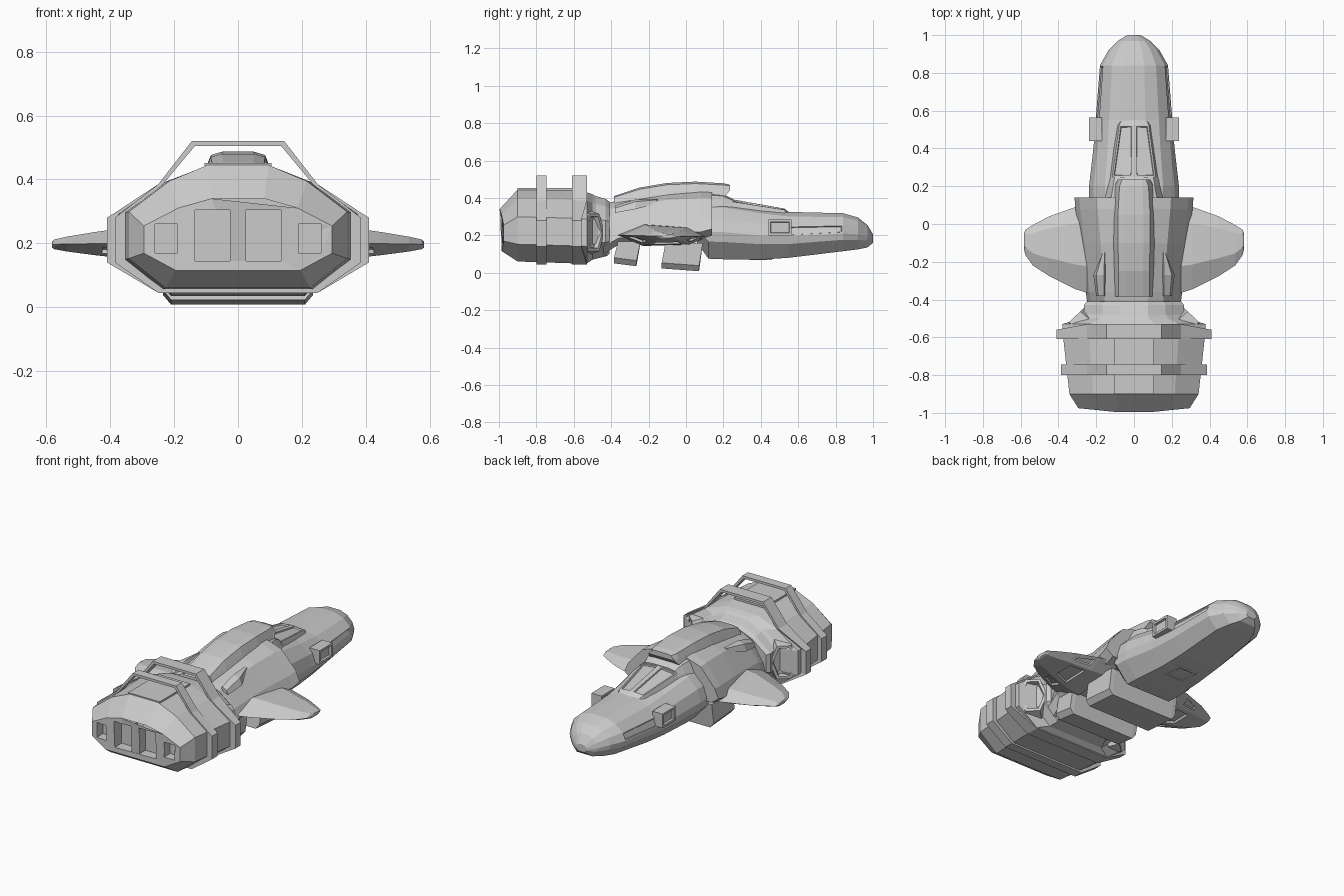
import bpy, bmesh, math
from mathutils import Vector

old = bpy.data.objects.get("Cube")
if old:
    bpy.data.objects.remove(old, do_unlink=True)

hull = bpy.data.materials.new("hull_grey")
hull.use_nodes = True
GREY = (0.6, 0.6, 0.6, 1)
hull.diffuse_color = GREY
hull.node_tree.nodes["Principled BSDF"].inputs["Base Color"].default_value = GREY


def skin(name, rings, closed=False, inset=None, thick=0.015, depth=-0.01, mirror=False):
    """Skin a row of equal point rings; optionally sink the faces picked by a rule."""
    bm = bmesh.new()
    rows = [[bm.verts.new(p) for p in ring] for ring in rings]
    pairs = list(zip(rows, rows[1:])) + ([(rows[-1], rows[0])] if closed else [])
    for a, b in pairs:
        for i in range(len(a)):
            j = (i + 1) % len(a)
            bm.faces.new((a[i], a[j], b[j], b[i]))
    if not closed:
        bm.faces.new(rows[0])
        bm.faces.new(rows[-1])
    bmesh.ops.recalc_face_normals(bm, faces=bm.faces)
    bm.normal_update()
    if inset:
        chosen = [f for f in bm.faces if inset(f.calc_center_median(), f.normal)]
        bmesh.ops.inset_individual(bm, faces=chosen, thickness=thick, depth=0)
        bmesh.ops.inset_individual(bm, faces=chosen, thickness=0.004, depth=depth)
    me = bpy.data.meshes.new(name)
    bm.to_mesh(me)
    bm.free()
    me.materials.append(hull)
    ob = bpy.data.objects.new(name, me)
    bpy.context.collection.objects.link(ob)
    if mirror:
        ob.modifiers.new("Mirror", 'MIRROR')
    return ob


def loft(name, half, stations, bow=0, **kw):
    """Symmetric body: unit half profile scaled at each (y, half width, bottom, top)."""
    full = half + [(-x, z) for x, z in reversed(half)]
    rings = []
    for k, (y, w, lo, hi) in enumerate(stations):
        b = bow if k == 0 else 0
        rings.append([(x * w, y + b * abs(x), lo + z * (hi - lo)) for x, z in full])
    return skin(name, rings, **kw)


def box(name, x, y, z, **kw):
    """Box from ranges."""
    rings = [[(px, y[0], z[0]), (px, y[1], z[0]), (px, y[1], z[1]), (px, y[0], z[1])] for px in x]
    return skin(name, rings, **kw)


def cut(target, cutter):
    cutter.hide_render = True
    cutter.display_type = 'WIRE'
    m = target.modifiers.new("Cut", 'BOOLEAN')
    m.operation, m.object, m.solver = 'DIFFERENCE', cutter, 'EXACT'


def bake(ob, cutters):
    dg = bpy.context.evaluated_depsgraph_get()
    me = bpy.data.meshes.new_from_object(ob.evaluated_get(dg))
    ob.modifiers.clear()
    ob.data = me
    for c in cutters:
        bpy.data.objects.remove(c, do_unlink=True)


# Engine block with four square nozzles in the end
ENGINE = [(.28, 1), (.63, .87), (1, .62), (1, .24), (.66, 0)]
engine = loft("engine_block", ENGINE, [
    (-1.005, .295, .115, .34), (-.9, .342, .06, .445), (-.6, .375, .05, .44),
    (-.53, .38, .05, .43), (-.5, .28, .07, .42), (-.42, .24, .09, .37)], bow=.03)
nozzles = [box("nozzle_cutter", (a, b), (-1.1, -.92), z)
           for s in (1, -1)
           for a, b, z in [(s * .025, s * .135, (.145, .305)), (s * .19, s * .26, (.17, .26))]]
for n in nozzles:
    cut(engine, n)
bake(engine, nozzles)
box("engine_top_panel", (-.105, .105), (-.9, -.61), (.42, .452))

# Hoops standing clear of the engine top
OUTER = [(.145, .52), (.25, .385), (.41, .28), (.41, .14), (.25, .045)]
INNER = [(.135, .505), (.235, .385), (.35, .29), (.35, .15), (.24, .065)]


def hoop(name, y0, y1, wide, sweep):
    def ring(half, y, back):
        side = [(x * wide, y - back, z) if x > .3 else (x, y, z) for x, z in half]
        return side + [(-x, y, z) for x, y, z in reversed(side)]
    skin(name, [ring(OUTER, y0, 0), ring(OUTER, y1, sweep),
                ring(INNER, y1, sweep), ring(INNER, y0, 0)], closed=True)


hoop("rear_hoop", -.8, -.745, .94, 0)
hoop("front_hoop", -.61, -.53, 1, .03)

# Hexagonal side intakes on the engine shoulders
out, side = Vector((.68, .73, 0)), Vector((-.73, .68, 0))
mid = Vector((.3, -.505, .215))
rings = []
for d, r in [(-.06, .12), (.02, .1)]:
    rings.append([mid + out * d + side * (r * .8 * math.cos(i * math.pi / 3))
                  + Vector((0, 0, r * 1.15 * math.sin(i * math.pi / 3))) for i in range(6)])
skin("side_intake", rings, mirror=True, thick=.018, depth=-.03,
     inset=lambda c, n: n.dot(out) > .9)

# Nose and forward fuselage
NOSE = [(.3, 1), (.65, .9), (.9, .7), (1, .47), (.96, .3), (.62, 0)]
loft("nose_fuselage", NOSE, [
    (1, .035, .16, .205), (.97, .085, .135, .255), (.92, .135, .125, .295),
    (.84, .18, .115, .318), (.55, .203, .08, .325), (.4, .215, .07, .345),
    (.2, .238, .072, .38), (.12, .238, .075, .38), (.06, .23, .16, .38)],
    thick=.01, depth=-.006,
    inset=lambda c, n: abs(n.x) > .75 and .55 < c.y < .8 and c.z > .2)
box("nose_side_panel", (.17, .238), (.44, .565), (.2, .285), mirror=True,
    thick=.018, depth=-.012, inset=lambda c, n: abs(n.x) > .9)
box("belly_hatch", (-.06, .06), (.34, .46), (.067, .1),
    thick=.015, depth=-.01, inset=lambda c, n: n.z < -.9)

# Canopy with one long sunken pane either side of the centre bar
PANE = [(.05, 1), (.82, .85), (1, 0)]
loft("canopy", PANE, [(.55, .08, .29, .325), (.525, .095, .3, .343), (.25, .14, .31, .392)],
     thick=.012, depth=-.008, inset=lambda c, n: n.z > .7 and abs(c.x) > .02 and c.y < .5)

# Middle body, shoulders and dorsal spine
BODY = [(.3, 1), (.62, .86), (.92, .4), (1, .15), (.85, 0)]
loft("middle_body", BODY, [(-.44, .245, .1, .37), (-.36, .255, .15, .385),
                           (-.1, .285, .17, .425), (.08, .31, .18, .435), (.14, .315, .2, .43)])
SPINE = [(.5, 1), (.85, .88), (1, .45), (1.15, 0)]
loft("dorsal_spine", SPINE, [(-.385, .095, .35, .41), (-.25, .095, .38, .455),
                             (-.1, .1, .4, .48), (.05, .1, .4, .487), (.2, .09, .4, .478),
                             (.235, .075, .44, .47)])
loft("cockpit_fairing", SPINE, [(.1, .15, .33, .43), (.2, .13, .33, .42), (.25, .12, .33, .395)])
loft("neck_collar", ENGINE, [(-.5, .265, .08, .415), (-.43, .265, .09, .395), (-.41, .25, .1, .38)])

# Shoulder vents
skin("shoulder_vent", [[(.15, -.38, .34), (.2, -.38, .32), (.19, -.38, .345), (.16, -.38, .36)],
                       [(.15, -.27, .37), (.215, -.27, .34), (.2, -.27, .38), (.16, -.27, .392)],
                       [(.15, -.15, .38), (.165, -.15, .37), (.165, -.15, .39), (.155, -.15, .395)]],
     mirror=True)

# Wings: flattened hexagon sections from root to tip
wing = []
for x, front, rear, t in [(.2, .12, -.38, .065), (.31, .09, -.345, .06), (.45, .04, -.275, .04),
                          (.535, -.005, -.22, .026), (.575, -.03, -.165, .017),
                          (.583, -.05, -.13, .011)]:
    chord = front - rear
    wing.append([(x, front - chord * f, .195 + t * k) for f, k in
                 [(0, 0), (.2, .75), (.7, 1), (1, .1), (.7, -.8), (.2, -.7)]])
skin("wing", wing, mirror=True, thick=.035, depth=-.012,
     inset=lambda c, n: n.z < -.8 and .31 < c.x < .45)

# Slanted belly cross pods with chamfered lower ends
for name, y0, y1, lo, hi, slant in [("front_belly_pod", -.11, .09, .008, .16, -.02),
                                    ("rear_belly_pod", -.36, -.24, .035, .18, -.025)]:
    skin(name, [[(x, y0 + slant, lo + lift + .015), (x, y1 + slant, lo + lift),
                 (x, y1, hi), (x, y0, hi)]
                for x, lift in [(-.235, .03), (-.21, 0), (.21, 0), (.235, .03)]])
